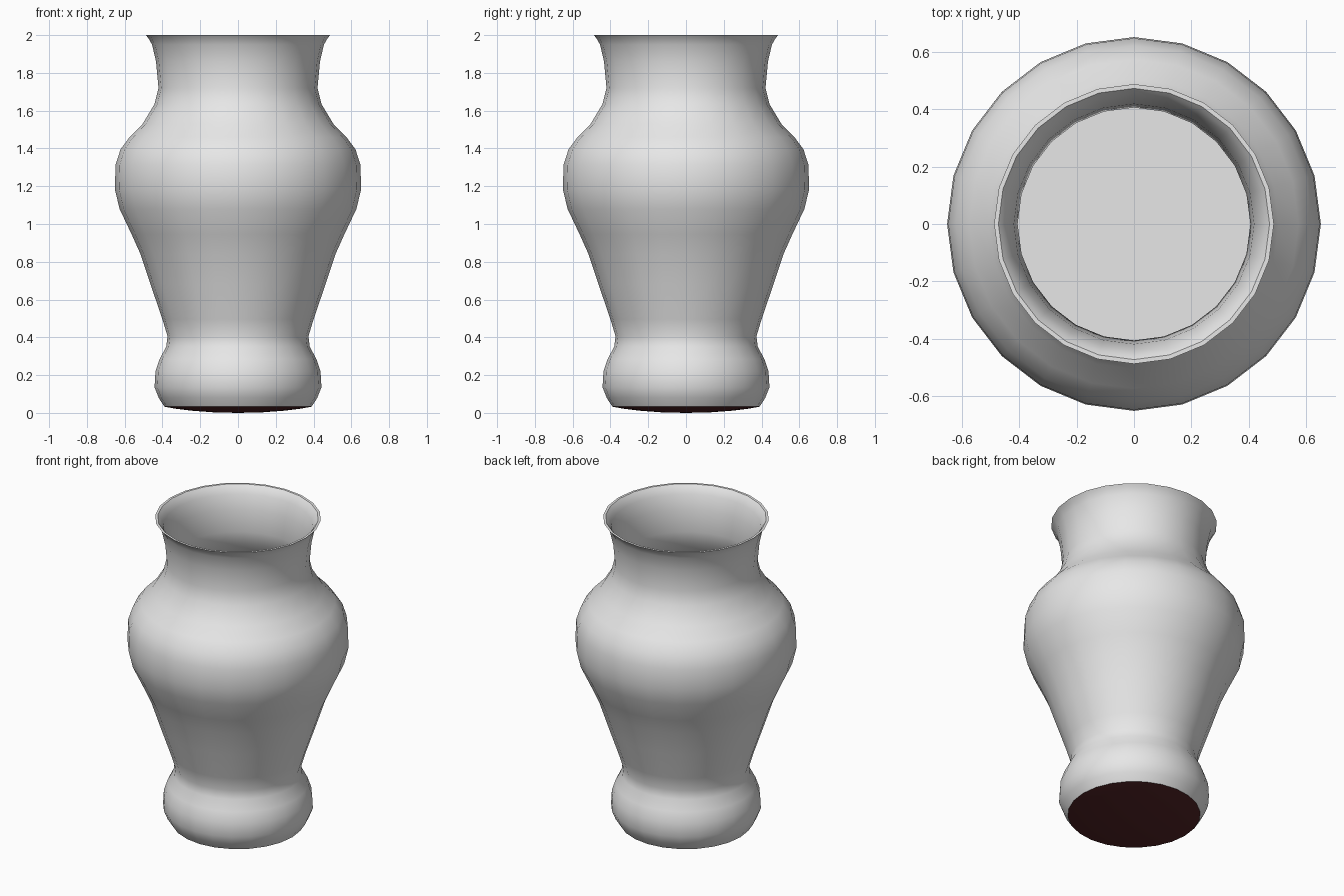
import bpy, bmesh, math
from mathutils import Matrix, Vector

cube = bpy.data.objects.get("Cube")
if cube:
    bpy.data.objects.remove(cube, do_unlink=True)

SIDES = 24
WALL = 0.015
FLOOR_Z = 0.7


def material(name, rgb):
    mat = bpy.data.materials.new(name)
    mat.use_nodes = True
    mat.diffuse_color = (*rgb, 1)
    mat.node_tree.nodes["Principled BSDF"].inputs["Base Color"].default_value = (*rgb, 1)
    return mat


def lathe(name, profile, mat):
    """Spin a list of (radius, height) points around the z axis."""
    bm = bmesh.new()
    verts = [bm.verts.new((r, 0, z)) for r, z in profile]
    edges = [bm.edges.new(pair) for pair in zip(verts, verts[1:])]
    bmesh.ops.spin(bm, geom=verts + edges, cent=(0, 0, 0), axis=(0, 0, 1),
                   angle=math.tau, steps=SIDES, use_merge=True)
    bmesh.ops.remove_doubles(bm, verts=bm.verts, dist=0.0005)
    bmesh.ops.recalc_face_normals(bm, faces=bm.faces)
    # An open surface is oriented by its lowest face, which looks down
    bm.faces.ensure_lookup_table()
    lowest = min(bm.faces, key=lambda f: f.calc_center_median().z)
    if lowest.normal.z > 0:
        bmesh.ops.reverse_faces(bm, faces=bm.faces)
    mesh = bpy.data.meshes.new(name)
    bm.to_mesh(mesh)
    bm.free()
    mesh.materials.append(mat)
    obj = bpy.data.objects.new(name, mesh)
    bpy.context.collection.objects.link(obj)
    bpy.ops.object.select_all(action="DESELECT")
    obj.select_set(True)
    bpy.context.view_layer.objects.active = obj
    bpy.ops.object.shade_smooth_by_angle(angle=math.radians(40))
    return obj


glaze = material("pale grey glaze", (0.8, 0.8, 0.8))
underside = material("dark red underside", (0.09, 0.018, 0.02))

# Outer wall from the foot to the rim
outer = [(0.39, 0.033), (0.42, 0.08), (0.442, 0.135), (0.437, 0.22),
         (0.415, 0.285), (0.38, 0.35), (0.373, 0.405), (0.40, 0.495),
         (0.463, 0.68), (0.516, 0.84), (0.563, 0.945), (0.627, 1.08),
         (0.652, 1.185), (0.648, 1.315), (0.622, 1.395), (0.574, 1.46),
         (0.505, 1.53), (0.442, 1.635), (0.421, 1.72), (0.434, 1.86),
         (0.455, 1.95), (0.475, 1.985), (0.488, 2.0)]

# Inner wall follows the outer one down to the floor
inner = [(r - WALL, z) for r, z in reversed(outer) if z > FLOOR_Z]
floor_radius = 0.455
inner += [(floor_radius, FLOOR_Z), (0, FLOOR_Z)]
lathe("vase_body", outer + inner, glaze)

# Slightly domed underside
lathe("vase_underside",
      [(0, 0), (0.13, 0.003), (0.25, 0.012), (0.33, 0.022), (0.39, 0.033)],
      underside)
